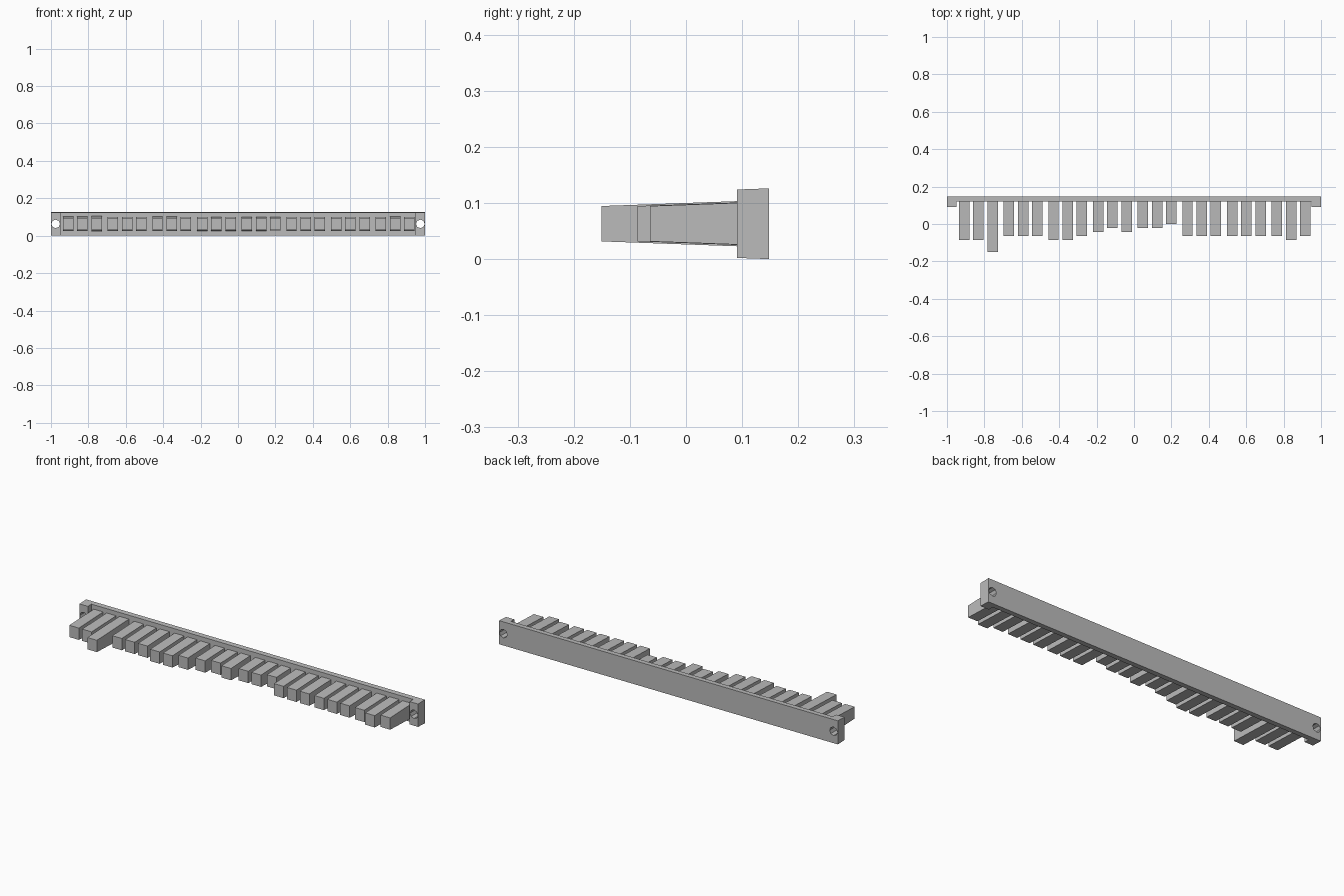
import bpy, bmesh, math

cube = bpy.data.objects.get("Cube")
if cube:
    bpy.data.objects.remove(cube, do_unlink=True)

MID_Z = 0.063      # height of the centre line
DRAFT = 0.036      # slope of the moulded faces
BACK, BAR_FRONT, BLOCK_FRONT = 0.148, 0.12, 0.091

grey = bpy.data.materials.new("plain grey")
grey.use_nodes = True
grey.diffuse_color = (0.5, 0.5, 0.5, 1)
grey.node_tree.nodes["Principled BSDF"].inputs["Base Color"].default_value = (0.5, 0.5, 0.5, 1)


def drafted_solid(name, plan, half_height):
    """Solid with a plan outline, whose half height depends on y."""
    bm = bmesh.new()
    low = [bm.verts.new((x, y, MID_Z - half_height(y))) for x, y in plan]
    high = [bm.verts.new((x, y, MID_Z + half_height(y))) for x, y in plan]
    bm.faces.new(low[::-1])
    bm.faces.new(high)
    for i in range(len(plan)):
        j = (i + 1) % len(plan)
        bm.faces.new((low[i], low[j], high[j], high[i]))
    bmesh.ops.recalc_face_normals(bm, faces=bm.faces)
    mesh = bpy.data.meshes.new(name)
    bm.to_mesh(mesh)
    bm.free()
    mesh.materials.append(grey)
    obj = bpy.data.objects.new(name, mesh)
    bpy.context.collection.objects.link(obj)
    return obj


# Backing rail with a mounting block at each end
right_half = [(0.95, BAR_FRONT), (0.95, BLOCK_FRONT), (1, BLOCK_FRONT), (1, BACK)]
left_half = [(-x, y) for x, y in reversed(right_half)]
rail = drafted_solid("backing_rail", right_half + left_half,
                     lambda y: MID_Z - DRAFT * (BACK - y))

# Screw holes through the blocks
for side in (-1, 1):
    bpy.ops.mesh.primitive_cylinder_add(vertices=8, radius=0.023, depth=0.3,
                                        location=(side * 0.975, BACK, MID_Z),
                                        rotation=(math.pi / 2, 0, 0))
    cutter = bpy.context.object
    cutter.name = "hole_cutter"
    cutter.hide_render = True
    cutter.data.materials.append(grey)
    cut = rail.modifiers.new("screw_hole", 'BOOLEAN')
    cut.operation = 'DIFFERENCE'
    cut.solver = 'EXACT'
    cut.object = cutter
    bpy.context.view_layer.objects.active = rail
    bpy.ops.object.modifier_apply(modifier=cut.name)
    bpy.data.objects.remove(cutter, do_unlink=True)

# Teeth in eight groups of three, each digit a number of length steps
STEP = 0.0215
lengths = "447" "333" "443" "212" "110" "333" "333" "343"
for i, steps in enumerate(lengths):
    group, place = divmod(i, 3)
    x = -0.832 + 0.2388 * group + 0.076 * (place - 1)
    tip = -STEP * int(steps)
    plan = [(x - 0.028, tip), (x + 0.028, tip),
            (x + 0.028, BAR_FRONT + 0.002), (x - 0.028, BAR_FRONT + 0.002)]
    drafted_solid(f"tooth_{i + 1}", plan, lambda y: 0.0315 + DRAFT * (y - tip))
